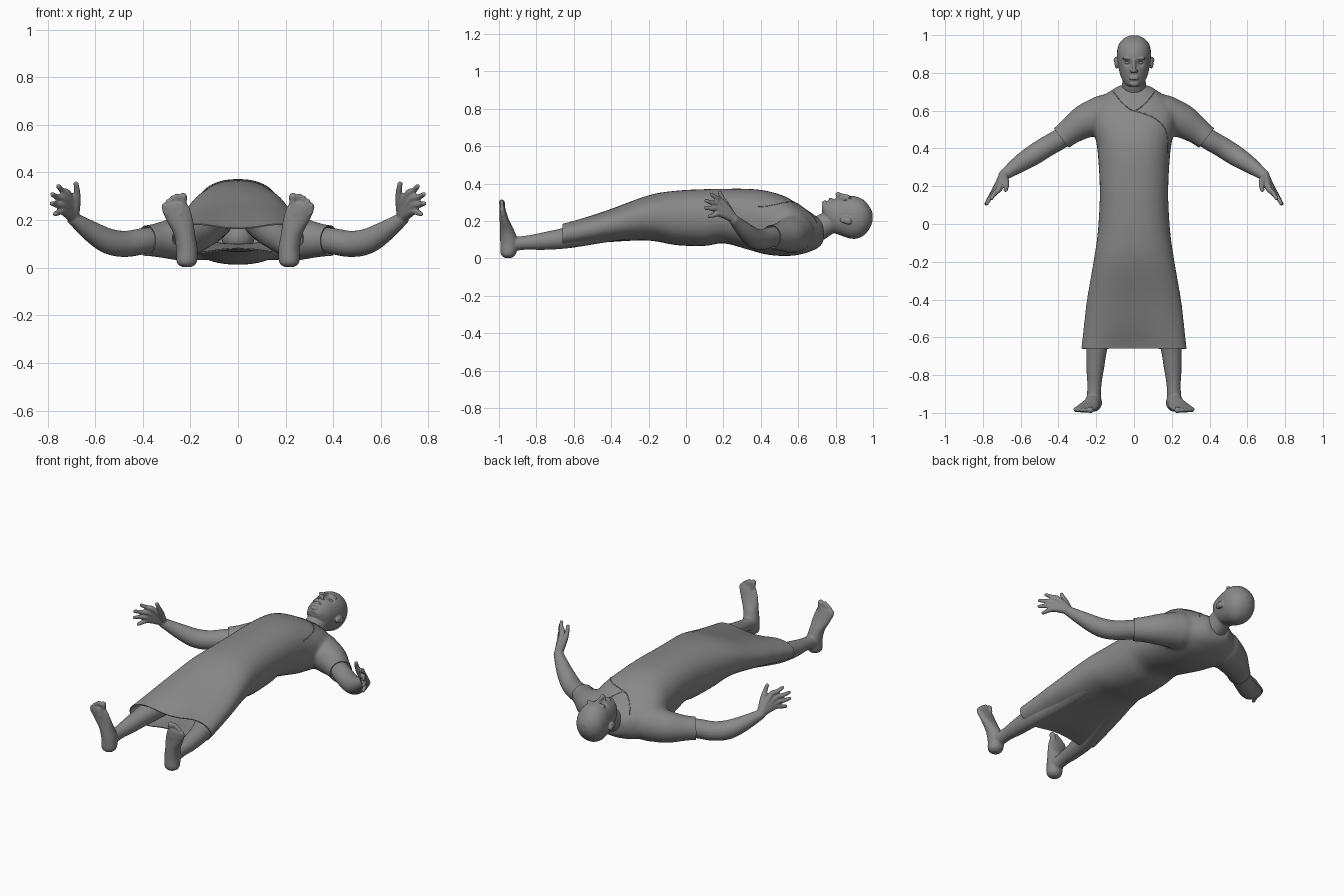
import bpy, bmesh, math
from mathutils import Vector, Matrix
from mathutils.bvhtree import BVHTree

if "Cube" in bpy.data.objects:
    bpy.data.objects.remove(bpy.data.objects["Cube"])

GREY = (0.25, 0.25, 0.25, 1)
grey = bpy.data.materials.new("plain grey")
grey.use_nodes = True
grey.diffuse_color = GREY
grey.node_tree.nodes["Principled BSDF"].inputs["Base Color"].default_value = GREY


def smooth_rows(rows, steps=5):
    """Catmull-Rom interpolation of every column of a list of stations."""
    out = []
    for i in range(len(rows) - 1):
        quad = zip(rows[max(i - 1, 0)], rows[i], rows[i + 1], rows[min(i + 2, len(rows) - 1)])
        quad = list(quad)
        for k in range(steps):
            t = k / steps
            out.append([0.5 * (2 * b + (c - a) * t + (2 * a - 5 * b + 4 * c - d) * t * t
                               + (3 * b - a - 3 * c + d) * t ** 3) for a, b, c, d in quad])
    return out + [list(rows[-1])]


def skin_rings(bm, rings):
    loops = [[bm.verts.new(p) for p in ring] for ring in rings]
    n = len(loops[0])
    for a, b in zip(loops, loops[1:]):
        for i in range(n):
            j = (i + 1) % n
            bm.faces.new((a[i], a[j], b[j], b[i]))
    bm.faces.new(loops[0][::-1])
    bm.faces.new(loops[-1])


def ring(centre, u, v, ru, rv, power=2.0, pinch=0.0, n=32):
    pts = []
    for i in range(n):
        c, s = math.cos(math.tau * i / n), math.sin(math.tau * i / n)
        x = math.copysign(abs(c) ** (2 / power), c) * ru
        y = math.copysign(abs(s) ** (2 / power), s) * rv * (1 - pinch * s ** 8)
        pts.append(centre + u * x + v * y)
    return pts


def ball(bm, centre, size):
    m = Matrix.Translation(centre) @ Matrix.Diagonal((*size, 1))
    bmesh.ops.create_uvsphere(bm, u_segments=20, v_segments=12, radius=1, matrix=m)


def tube(bm, stations):
    """Round limb through stations of x, y, z, radius."""
    rows = smooth_rows(stations)
    pts = [Vector(r[:3]) for r in rows]
    rings = []
    for i, r in enumerate(rows):
        t = (pts[min(i + 1, len(pts) - 1)] - pts[max(i - 1, 0)]).normalized()
        u = t.cross(Vector((0.3, 0.2, 1))).normalized()
        rings.append(ring(pts[i], u, t.cross(u), r[3], r[3], n=20))
    skin_rings(bm, rings)
    for r in (rows[0], rows[-1]):
        ball(bm, r[:3], [r[3]] * 3)


def loft_y(bm, stations, power):
    """Body loft from stations of y, half width, low z, high z, pinch."""
    X, Z = Vector((1, 0, 0)), Vector((0, 0, 1))
    skin_rings(bm, [ring(Vector((0, y, (lo + hi) / 2)), X, Z, w, (hi - lo) / 2, power, p)
                    for y, w, lo, hi, p in smooth_rows(stations)])


def bake(obj):
    """Replace the mesh by its modified form."""
    dg = bpy.context.evaluated_depsgraph_get()
    mesh = bpy.data.meshes.new_from_object(obj.evaluated_get(dg))
    obj.modifiers.clear()
    obj.data = mesh


def finish(obj):
    obj.data.materials.clear()
    obj.data.materials.append(grey)
    if obj.type == 'MESH':
        for f in obj.data.polygons:
            f.use_smooth = True
        obj.data.set_sharp_from_angle(angle=math.radians(50))


def fused(name, bm, voxel, rounds):
    """Blend overlapping volumes into one smooth surface."""
    mesh = bpy.data.meshes.new(name)
    bmesh.ops.recalc_face_normals(bm, faces=bm.faces)
    bm.to_mesh(mesh)
    bm.free()
    obj = bpy.data.objects.new(name, mesh)
    bpy.context.collection.objects.link(obj)
    rm = obj.modifiers.new("fuse", 'REMESH')
    rm.mode, rm.voxel_size = 'VOXEL', voxel
    sm = obj.modifiers.new("soften", 'SMOOTH')
    sm.factor, sm.iterations = 0.5, rounds
    bake(obj)
    finish(obj)
    return obj


# Head, neck, nose, lips, ears
bm = bmesh.new()
loft_y(bm, [(0.728, 0.03, 0.25, 0.285, 0), (0.745, 0.05, 0.20, 0.303, 0),
            (0.78, 0.07, 0.145, 0.315, 0), (0.82, 0.08, 0.125, 0.325, 0),
            (0.87, 0.088, 0.108, 0.333, 0), (0.91, 0.09, 0.105, 0.33, 0),
            (0.95, 0.081, 0.122, 0.312, 0), (0.982, 0.055, 0.16, 0.275, 0),
            (0.998, 0.02, 0.20, 0.24, 0)], 2.15)
tube(bm, [(0, 0.62, 0.13, 0.07), (0, 0.70, 0.155, 0.066), (0, 0.76, 0.188, 0.062), (0, 0.83, 0.21, 0.06)])
tube(bm, [(0, 0.868, 0.331, 0.009), (0, 0.835, 0.337, 0.010), (0, 0.812, 0.342, 0.013)])
ball(bm, (0, 0.742, 0.297), (0.024, 0.015, 0.012))
for y in (0.768, 0.779):
    ball(bm, (0, y, 0.315), (0.026, 0.005, 0.008))
for s in (1, -1):
    ball(bm, (s * 0.012, 0.809, 0.332), (0.009, 0.009, 0.009))
    ball(bm, (s * 0.034, 0.876, 0.322), (0.028, 0.008, 0.012))
    ball(bm, (s * 0.092, 0.853, 0.205), (0.011, 0.031, 0.019))
    ball(bm, (s * 0.096, 0.868, 0.197), (0.012, 0.017, 0.017))
head = fused("head_and_neck", bm, 0.004, 3)
for v in head.data.vertices:
    if v.co.z > 0.26:
        d = (abs(v.co.x) - 0.034) ** 2 + (v.co.y - 0.853) ** 2
        v.co.z -= 0.013 * math.exp(-d / 0.0003)
for s, side in ((1, "left"), (-1, "right")):
    bm = bmesh.new()
    ball(bm, (s * 0.034, 0.853, 0.307), (0.016, 0.008, 0.010))
    fused(side + "_eyelid", bm, 0.003, 2)

# Arms with hands, legs with feet
FINGERS = {  # knuckle, tip
    "index": ((0.712, 0.19, 0.305), (0.755, 0.135, 0.342)),
    "middle": ((0.73, 0.175, 0.285), (0.78, 0.108, 0.308)),
    "ring": ((0.738, 0.172, 0.26), (0.782, 0.106, 0.27)),
    "little": ((0.735, 0.182, 0.238), (0.768, 0.125, 0.225))}
for s, side in ((1, "left"), (-1, "right")):
    def limb(stations):
        tube(bm, [(s * x, y, z, r) for x, y, z, r in stations])

    bm = bmesh.new()
    limb([(0.28, 0.53, 0.12, 0.055), (0.385, 0.455, 0.113, 0.055), (0.47, 0.405, 0.10, 0.055),
          (0.54, 0.36, 0.11, 0.054), (0.61, 0.315, 0.148, 0.045), (0.69, 0.257, 0.205, 0.028)])
    for knuckle, tip in FINGERS.values():
        mid = Vector(knuckle).lerp(Vector(tip), 0.5) + Vector((0.004, 0, 0))
        limb([(0.692, 0.255, 0.212, 0.024), (*knuckle, 0.017), (*mid, 0.0125), (*tip, 0.010)])
    limb([(0.688, 0.25, 0.22, 0.022), (0.678, 0.215, 0.285, 0.018),
          (0.676, 0.195, 0.32, 0.013), (0.68, 0.18, 0.352, 0.011)])
    fused(side + "_arm", bm, 0.005, 3)

    bm = bmesh.new()
    limb([(0.10, -0.15, 0.20, 0.08), (0.135, -0.4, 0.165, 0.075), (0.19, -0.62, 0.113, 0.058),
          (0.205, -0.76, 0.092, 0.047), (0.21, -0.86, 0.083, 0.037), (0.213, -0.94, 0.075, 0.04)])
    foot = [(0.215, -0.95, 0.002, 0.018, 0.018), (0.215, -0.95, 0.022, 0.042, 0.040),
            (0.215, -0.945, 0.08, 0.045, 0.048), (0.225, -0.955, 0.14, 0.045, 0.040),
            (0.245, -0.970, 0.20, 0.056, 0.026), (0.262, -0.980, 0.25, 0.059, 0.018),
            (0.266, -0.983, 0.272, 0.05, 0.013)]
    skin_rings(bm, [ring(Vector((s * x, y, z)), Vector((s, 0, 0)), Vector((0, 1, 0)), rx, ry)
                    for x, y, z, rx, ry in smooth_rows(foot)])
    for x, z, r in ((0.231, 0.298, 0.017), (0.258, 0.300, 0.012), (0.276, 0.291, 0.0115),
                    (0.293, 0.278, 0.011), (0.307, 0.260, 0.011)):
        limb([(x * 0.6 + 0.104, -0.982, 0.225, r), (x, -0.981, z - 0.025, r * 0.9), (x, -0.985, z, r)])
    fused(side + "_leg", bm, 0.005, 3)

# Gown: torso and sleeves blended, then trimmed open
bm = bmesh.new()
loft_y(bm, [(-0.74, 0.29, 0.03, 0.19, 0.5), (-0.66, 0.28, 0.04, 0.205, 0.48),
            (-0.55, 0.268, 0.055, 0.232, 0.25), (-0.4, 0.25, 0.08, 0.272, 0.08),
            (-0.2, 0.215, 0.095, 0.337, 0), (-0.05, 0.193, 0.07, 0.362, 0),
            (0.1, 0.183, 0.066, 0.37, 0), (0.2, 0.182, 0.08, 0.372, 0),
            (0.32, 0.188, 0.05, 0.372, 0), (0.42, 0.198, 0.022, 0.363, 0),
            (0.52, 0.22, 0.012, 0.335, 0), (0.6, 0.225, 0.018, 0.29, 0),
            (0.66, 0.185, 0.035, 0.25, 0), (0.705, 0.125, 0.055, 0.218, 0),
            (0.735, 0.075, 0.085, 0.195, 0)], 2.3)
for s in (1, -1):
    tube(bm, [(s * x, y, z, r) for x, y, z, r in (
        (0.16, 0.58, 0.135, 0.105), (0.255, 0.545, 0.122, 0.092),
        (0.33, 0.497, 0.116, 0.074), (0.385, 0.455, 0.113, 0.066), (0.47, 0.40, 0.105, 0.064))])
gown = fused("gown", bm, 0.011, 8)
bm = bmesh.new()
bm.from_mesh(gown.data)


def trim(keep, point, normal):
    faces = [f for f in bm.faces if keep(f.calc_center_median())]
    parts = set(faces) | {e for f in faces for e in f.edges} | {v for f in faces for v in f.verts}
    bmesh.ops.bisect_plane(bm, geom=list(parts), plane_co=point, plane_no=normal, clear_outer=True)


trim(lambda c: c.y < -0.5, (0, -0.66, 0), (0, -1, 0))
for s in (1, -1):
    trim(lambda c: c.x * s > 0.3 and c.y > 0.2, (s * 0.385, 0.455, 0.113), (s * 0.79, -0.61, 0))
bm.to_mesh(gown.data)
surface = BVHTree.FromBMesh(bm)
bm.free()
cloth = gown.modifiers.new("cloth", 'SOLIDIFY')
cloth.thickness, cloth.offset = 0.005, -1
bake(gown)
finish(gown)


# Seams laid on the gown
def seam(name, path):
    curve = bpy.data.curves.new(name, 'CURVE')
    curve.dimensions, curve.bevel_depth, curve.bevel_resolution = '3D', 0.0025, 1
    hits = [surface.ray_cast(Vector((x, y, 1)), Vector((0, 0, -1)))[0]
            for x, y in smooth_rows(path, 8)]
    hits = [h for h in hits if h]
    line = curve.splines.new('POLY')
    line.points.add(len(hits) - 1)
    for p, h in zip(line.points, hits):
        p.co = (*h, 1)
    obj = bpy.data.objects.new(name, curve)
    bpy.context.collection.objects.link(obj)
    finish(obj)


seam("neckline_seam", [(-0.11, 0.70), (-0.06, 0.64), (0, 0.60), (0.06, 0.64), (0.11, 0.70)])
seam("wrap_seam", [(0, 0.60), (0.09, 0.57), (0.15, 0.525), (0.175, 0.47), (0.178, 0.38)])
